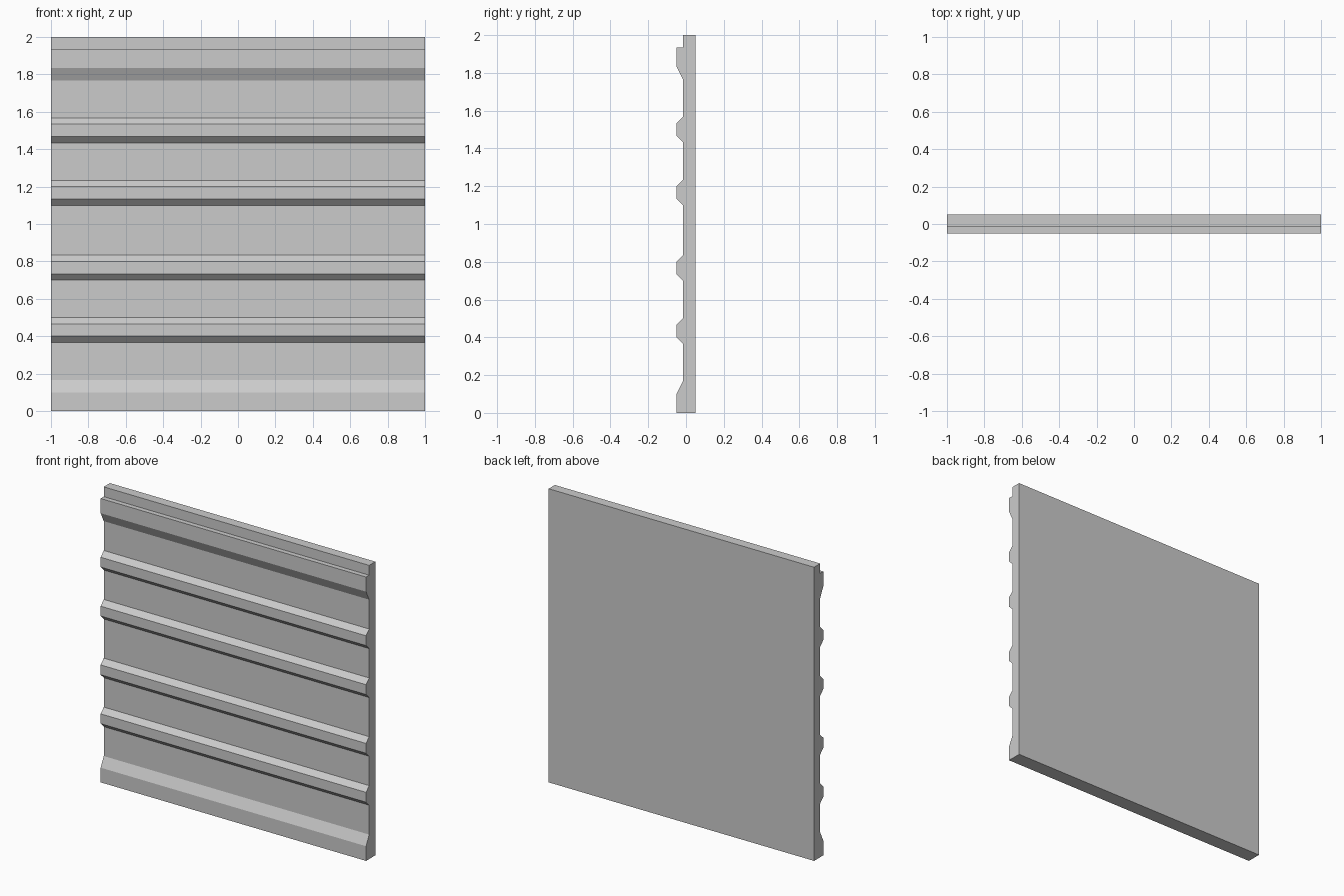
import bpy
import bmesh

if "Cube" in bpy.data.objects:
    bpy.data.objects.remove(bpy.data.objects["Cube"])

BACK, FACE, RIB = 0.05, -0.0167, -0.05   # depth of back, wall face and rib fronts
HALF_WIDTH = 1.0
U = 1 / 30                               # height module


def rib(bottom):
    """Bevelled horizontal rib as (y, z) points, starting at its lower edge."""
    return [(FACE, bottom), (RIB, bottom + U), (RIB, bottom + 3 * U), (FACE, bottom + 4 * U)]


# Side profile: base skirt, four ribs, cornice with a stepped top
profile = [(BACK, 0), (RIB, 0), (RIB, 3 * U), (FACE, 5 * U)]
for bottom in (11 * U, 21 * U, 33 * U, 43 * U):
    profile += rib(bottom)
profile += [(FACE, 53 * U), (RIB, 55 * U), (RIB, 58 * U), (FACE, 58 * U), (FACE, 2), (BACK, 2)]

# Extrude the profile across the width
bm = bmesh.new()
end = bm.faces.new([bm.verts.new((-HALF_WIDTH, y, z)) for y, z in profile])
result = bmesh.ops.extrude_face_region(bm, geom=[end], use_keep_orig=True)
moved = [v for v in result["geom"] if isinstance(v, bmesh.types.BMVert)]
bmesh.ops.translate(bm, verts=moved, vec=(2 * HALF_WIDTH, 0, 0))
bmesh.ops.recalc_face_normals(bm, faces=bm.faces)

mesh = bpy.data.meshes.new("ribbed_wall_panel")
bm.to_mesh(mesh)
bm.free()
panel = bpy.data.objects.new("ribbed_wall_panel", mesh)
bpy.context.collection.objects.link(panel)
